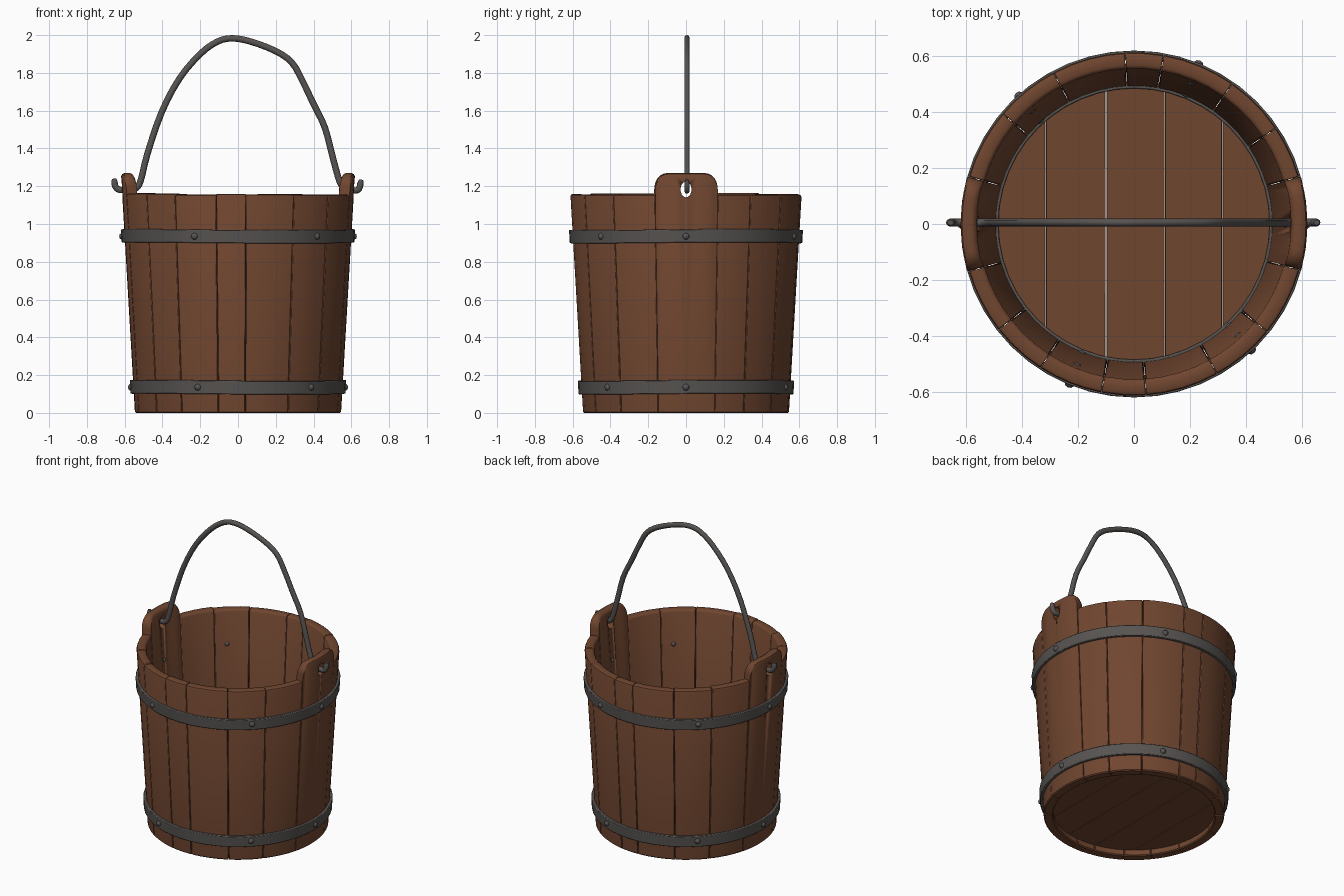
import bpy, bmesh, math, random
from mathutils import Vector, Matrix

if "Cube" in bpy.data.objects:
    bpy.data.objects.remove(bpy.data.objects["Cube"])

random.seed(4)


def material(name, rgb):
    m = bpy.data.materials.new(name)
    m.diffuse_color = (*rgb, 1)
    m.use_nodes = True
    m.node_tree.nodes["Principled BSDF"].inputs["Base Color"].default_value = m.diffuse_color
    return m


WOOD = material("brown wood", (0.162, 0.061, 0.029))
IRON = material("dark iron", (0.095, 0.088, 0.083))


def finish(name, bm, mat, bevel=0.0, angle=35):
    bmesh.ops.recalc_face_normals(bm, faces=bm.faces)
    me = bpy.data.meshes.new(name)
    bm.to_mesh(me)
    bm.free()
    me.materials.append(mat)
    ob = bpy.data.objects.new(name, me)
    bpy.context.collection.objects.link(ob)
    bpy.ops.object.select_all(action='DESELECT')
    bpy.context.view_layer.objects.active = ob
    ob.select_set(True)
    bpy.ops.object.shade_smooth_by_angle(angle=math.radians(angle))
    if bevel:
        b = ob.modifiers.new("soft edges", 'BEVEL')
        b.width, b.segments, b.limit_method = bevel, 2, 'ANGLE'
        b.angle_limit = math.radians(50)
    return ob


def sweep(rings, closed=False):
    """Skin a list of (angle, [(r, z), ...]) sections around the z axis."""
    bm = bmesh.new()
    loops = [[bm.verts.new((r * math.cos(a), r * math.sin(a), z)) for r, z in prof]
             for a, prof in rings]
    n = len(loops[0])
    pairs = list(zip(loops, loops[1:])) + ([(loops[-1], loops[0])] if closed else [])
    for p, q in pairs:
        for i in range(n):
            j = (i + 1) % n
            bm.faces.new((p[i], p[j], q[j], q[i]))
    if not closed:
        bm.faces.new(loops[0])
        bm.faces.new(loops[-1][::-1])
    return bm


def outer(z):
    return 0.546 + 0.058 * z


def inner(z):
    return 0.488 + 0.058 * z


def stave_profile(top, c=0.012):
    return [(inner(0) + 0.006, 0), (outer(0) - 0.006, 0), (outer(0), 0.006),
            (outer(top - c), top - c), (outer(top) - c * 0.35, top - c * 0.35),
            (outer(top) - c, top), (inner(top) + c, top),
            (inner(top) + c * 0.35, top - c * 0.35), (inner(top - c), top - c),
            (inner(0), 0.006)]


# Staves of uneven width; the two wider, taller ones are the ears
edges = [-15.5, 16, 34, 55, 80, 93, 118, 140, 164, 196, 218, 237, 259, 274, 299, 321, 344.5]
ears = []
for k, (a0, a1) in enumerate(zip(edges, edges[1:])):
    a0, a1 = math.radians(a0 + 0.1), math.radians(a1 - 0.1)
    if k in (0, 8):
        # rounded shoulders
        rad, half = 0.07, (a1 - a0) / 2 * 0.61
        rings = []
        side = [0, 0.003, 0.01, 0.02, 0.035, 0.05, 0.07, 0.11]
        offs = side + [half] + [2 * half - s for s in reversed(side)]
        for s in offs:
            d = max(0, rad - min(s, 2 * half - s))
            top = 1.27 - rad + math.sqrt(max(0, rad * rad - d * d))
            rings.append((a0 + (a1 - a0) * s / (2 * half), stave_profile(top, 0.018)))
        ears.append(finish("ear_stave", sweep(rings), WOOD))
    else:
        top = 1.16 + random.uniform(-0.006, 0.004)
        n = max(2, round((a1 - a0) / math.radians(6)))
        rings = [(a0 + (a1 - a0) * i / n, stave_profile(top)) for i in range(n + 1)]
        finish("stave", sweep(rings), WOOD, 0.004)

# Oval handle holes through the ears
bm = bmesh.new()
bmesh.ops.create_cone(bm, cap_ends=True, segments=20, radius1=1, radius2=1, depth=1,
                      matrix=Matrix.Translation((0, 0, 1.183)) @ Matrix.Diagonal((1.6, 0.029, 0.042, 1))
                      @ Matrix.Rotation(math.pi / 2, 4, 'Y'))
cutter = finish("hole_cutter", bm, WOOD)
cutter.hide_render = True
cutter.hide_set(True)
for ear in ears:
    m = ear.modifiers.new("handle hole", 'BOOLEAN')
    m.operation, m.solver, m.object = 'DIFFERENCE', 'EXACT', cutter

# Floor planks clipped to a circle
R = 0.5
cuts = [-R, -0.315, -0.1, 0.11, 0.315, R]
for x0, x1 in zip(cuts, cuts[1:]):
    x0, x1 = x0 + 0.0015, x1 - 0.0015
    xs = [x0 + (x1 - x0) * (1 - math.cos(math.pi * i / 14)) / 2 for i in range(15)]
    up = [(x, math.sqrt(R * R - x * x)) for x in xs]
    bm = bmesh.new()
    face = bm.faces.new([bm.verts.new((x, y, 0.04)) for x, y in up + [(x, -y) for x, y in up[::-1]]])
    ext = bmesh.ops.extrude_face_region(bm, geom=[face])
    bmesh.ops.translate(bm, vec=(0, 0, 0.05),
                        verts=[v for v in ext["geom"] if isinstance(v, bmesh.types.BMVert)])
    finish("floor_plank", bm, WOOD, 0.004)


# Iron hoops, slightly uneven like forged strips
def hoop(name, z0, z1, r_in, r_out, wobble):
    rings = []
    for i in range(48):
        a = math.tau * i / 48
        w = wobble * math.sin(2 * a + 0.6)
        prof = [(r_in(z0), z0), (r_out(z0), z0), (r_out(z1), z1), (r_in(z1), z1)]
        rings.append((a, [(r, z + w) for r, z in prof]))
    return finish(name, sweep(rings, True), IRON, 0.004)


hoops = [(0.90, 0.97), (0.10, 0.172)]
for z0, z1 in hoops:
    hoop("hoop", z0, z1, lambda z: outer(z) - 0.01, lambda z: outer(z) + 0.017, 0.003)
hoop("floor_ring", 0.08, 0.105, lambda z: 0.484, lambda z: 0.51, 0)

# Rivets pinned right through the wall, domed at both ends
for z0, z1 in hoops:
    z = (z0 + z1) / 2
    r0, r1 = inner(z) - 0.008, outer(z) + 0.029
    dome = [(0.0, r0), (0.011, r0 + 0.003), (0.018, r0 + 0.012), (0.018, r1 - 0.012),
            (0.011, r1 - 0.003), (0.0, r1)]
    for deg in (0, 68, 132, 180, 248, 313):
        bm = bmesh.new()
        vs = [bm.verts.new((x, 0, h)) for x, h in dome]
        es = [bm.edges.new(p) for p in zip(vs, vs[1:])]
        bmesh.ops.spin(bm, geom=vs + es, cent=(0, 0, 0), axis=(0, 0, 1),
                       angle=math.tau, steps=12)
        bmesh.ops.remove_doubles(bm, verts=bm.verts, dist=0.0005)
        bm.transform(Matrix.Translation((0, 0, z)) @ Matrix.Rotation(math.radians(deg), 4, 'Z')
                     @ Matrix.Rotation(math.pi / 2, 4, 'Y'))
        finish("rivet", bm, IRON, angle=60)

# Bent rod handle with hooked ends
path = [(-0.655, 1.24), (-0.65, 1.20), (-0.625, 1.18), (-0.58, 1.185), (-0.54, 1.19),
        (-0.515, 1.23), (-0.48, 1.37), (-0.405, 1.59), (-0.31, 1.77), (-0.2, 1.90),
        (-0.11, 1.965), (-0.03, 1.983), (0.07, 1.965), (0.2, 1.915), (0.285, 1.855),
        (0.34, 1.76), (0.40, 1.635), (0.46, 1.51), (0.505, 1.34), (0.54, 1.22),
        (0.57, 1.19), (0.61, 1.178), (0.64, 1.185), (0.652, 1.235)]
pts = [Vector((x, 0.005, z)) for x, z in path]
pts = [2 * pts[0] - pts[1]] + pts + [2 * pts[-1] - pts[-2]]
line = []
for p0, p1, p2, p3 in zip(pts, pts[1:], pts[2:], pts[3:]):
    for t in (0, 1 / 3, 2 / 3):
        line.append(0.5 * (2 * p1 + (p2 - p0) * t + (2 * p0 - 5 * p1 + 4 * p2 - p3) * t * t
                           + (3 * p1 - p0 - 3 * p2 + p3) * t ** 3))
line.append(pts[-2])
bm = bmesh.new()
loops = []
for i, p in enumerate(line):
    d = (line[min(i + 1, len(line) - 1)] - line[max(i - 1, 0)]).normalized()
    side = Vector((-d.z, 0, d.x))
    rad = 0.017 if 0 < i < len(line) - 1 else 0.011
    loops.append([bm.verts.new(p + rad * (side * math.cos(a) + Vector((0, 0.85, 0)) * math.sin(a)))
                  for a in (math.tau * k / 10 for k in range(10))])
for p, q in zip(loops, loops[1:]):
    for k in range(10):
        bm.faces.new((p[k], p[(k + 1) % 10], q[(k + 1) % 10], q[k]))
bm.faces.new(loops[0])
bm.faces.new(loops[-1][::-1])
finish("handle", bm, IRON, angle=50)
